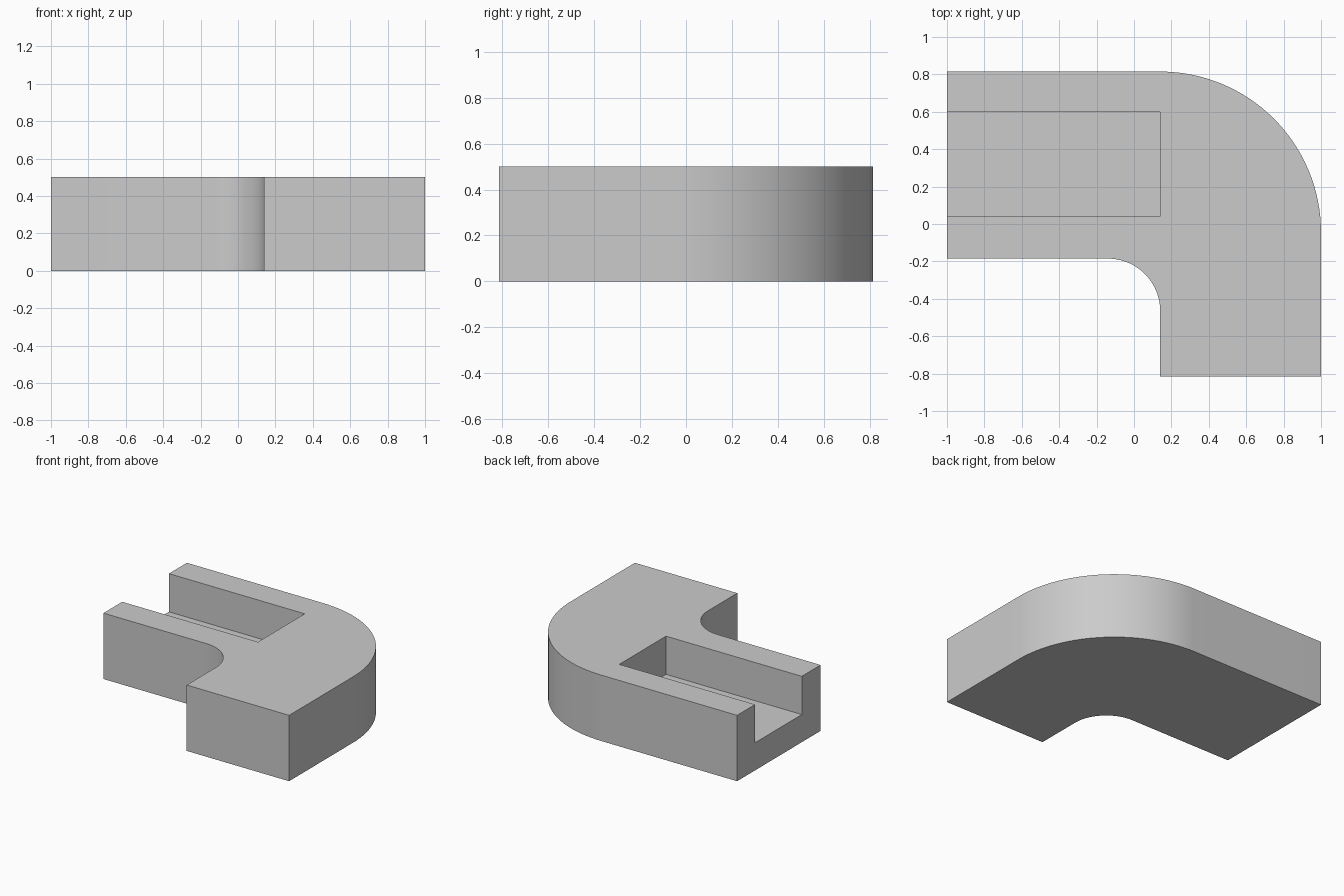
import bpy
import bmesh
from math import cos, sin, radians

cube = bpy.data.objects.get("Cube")
if cube:
    bpy.data.objects.remove(cube, do_unlink=True)

HEIGHT, FLOOR = 0.5, 0.21
LEFT, RIGHT, BACK, FRONT = -1.0, 1.0, 0.815, -0.815
INNER_X, INNER_Y = 0.14, -0.185      # inner walls of the elbow
SLOT_FRONT, SLOT_BACK = 0.04, 0.6

grey = bpy.data.materials.new("plain grey")
grey.use_nodes = True
colour = (0.6, 0.6, 0.6, 1)
grey.diffuse_color = colour
grey.node_tree.nodes["Principled BSDF"].inputs["Base Color"].default_value = colour


def arc(cx, cy, r, steps):
    """Quarter circle running from +x to +y."""
    angles = [radians(90 * i / steps) for i in range(steps + 1)]
    return [(cx + r * cos(a), cy + r * sin(a)) for a in angles]


def extrude(name, outline, z0, z1):
    bm = bmesh.new()
    face = bm.faces.new([bm.verts.new((x, y, z0)) for x, y in outline])
    top = bmesh.ops.extrude_face_region(bm, geom=[face])["geom"]
    verts = [v for v in top if isinstance(v, bmesh.types.BMVert)]
    bmesh.ops.translate(bm, verts=verts, vec=(0, 0, z1 - z0))
    bmesh.ops.recalc_face_normals(bm, faces=bm.faces)
    mesh = bpy.data.meshes.new(name)
    bm.to_mesh(mesh)
    bm.free()
    mesh.materials.append(grey)
    obj = bpy.data.objects.new(name, mesh)
    bpy.context.collection.objects.link(obj)
    return obj


# Elbow block: two straight arms joined by a rounded bend
R_OUT, R_IN = RIGHT - INNER_X, 0.28
outline = [(RIGHT, FRONT)]
outline += arc(INNER_X, BACK - R_OUT, R_OUT, 32)
outline += [(LEFT, BACK), (LEFT, INNER_Y)]
outline += reversed(arc(INNER_X - R_IN, INNER_Y - R_IN, R_IN, 24))
outline += [(INNER_X, FRONT)]
body = extrude("elbow_block", outline, 0, HEIGHT)

# Open slot along the left-hand arm
slot = [(LEFT - 0.1, SLOT_FRONT), (INNER_X, SLOT_FRONT),
        (INNER_X, SLOT_BACK), (LEFT - 0.1, SLOT_BACK)]
cutter = extrude("slot_cutter", slot, FLOOR, HEIGHT + 0.1)

cut = body.modifiers.new("slot", "BOOLEAN")
cut.operation = "DIFFERENCE"
cut.solver = "EXACT"
cut.object = cutter
bpy.ops.object.select_all(action="DESELECT")
body.select_set(True)
bpy.context.view_layer.objects.active = body
bpy.ops.object.modifier_apply(modifier=cut.name)
bpy.data.objects.remove(cutter, do_unlink=True)
bpy.ops.object.shade_smooth_by_angle(angle=radians(30))
